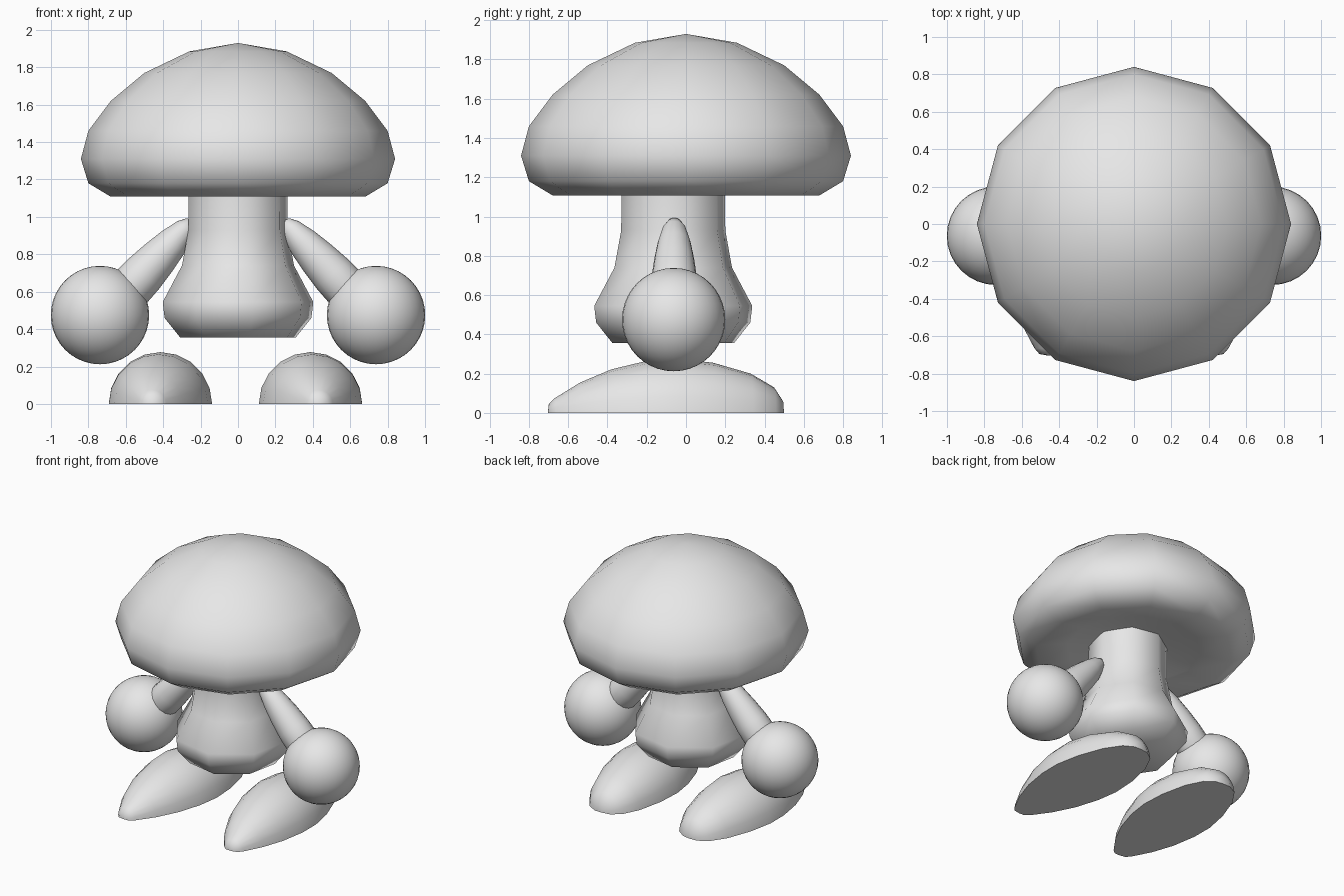
import bpy, bmesh, math
from mathutils import Vector, Matrix

old = bpy.data.objects.get("Cube")
if old:
    bpy.data.objects.remove(old, do_unlink=True)

grey = bpy.data.materials.new("plain grey")
grey.use_nodes = True
colour = (0.8, 0.8, 0.8, 1)
grey.diffuse_color = colour
grey.node_tree.nodes["Principled BSDF"].inputs["Base Color"].default_value = colour


def finish(bm, name, sharp=75):
    """Turn a bmesh into a smooth shaded object."""
    bmesh.ops.recalc_face_normals(bm, faces=bm.faces)
    mesh = bpy.data.meshes.new(name)
    bm.to_mesh(mesh)
    bm.free()
    mesh.materials.append(grey)
    obj = bpy.data.objects.new(name, mesh)
    bpy.context.collection.objects.link(obj)
    bpy.ops.object.select_all(action='DESELECT')
    obj.select_set(True)
    bpy.context.view_layer.objects.active = obj
    bpy.ops.object.shade_smooth_by_angle(angle=math.radians(sharp))
    return obj


def lathe(profile, sides, matrix, turn=0.0):
    """Revolve (radius, height) points about z, then place with matrix."""
    bm = bmesh.new()
    rings = []
    for r, h in profile:
        angles = [turn + 2 * math.pi * i / sides for i in range(sides)]
        rings.append([bm.verts.new((r * math.cos(a), r * math.sin(a), h))
                      for a in angles])
    for low, high in zip(rings, rings[1:]):
        for i in range(sides):
            j = (i + 1) % sides
            bm.faces.new((low[i], low[j], high[j], high[i]))
    bmesh.ops.remove_doubles(bm, verts=bm.verts, dist=0.0005)
    bm.transform(matrix)
    return bm


# Cap: twelve sided dome with a shallow hollow underneath
cap = [(0, 1.93), (0.26, 1.885), (0.5, 1.77), (0.68, 1.62), (0.8, 1.46),
       (0.84, 1.31), (0.8, 1.18), (0.68, 1.108), (0.46, 1.14),
       (0.25, 1.19), (0, 1.2)]
finish(lathe(cap, 12, Matrix.Identity(4)), "cap")

# Stem: eight sided body, flared near the bottom
stem = [(0, 0.355), (0.315, 0.355), (0.4, 0.46), (0.41, 0.545),
        (0.305, 0.74), (0.27, 0.93), (0.268, 1.195), (0, 1.195)]
finish(lathe(stem, 8, Matrix.Translation((0, -0.065, 0)), math.radians(11)),
       "stem")

arm = [(0, 0), (0.035, 0.015), (0.06, 0.06), (0.085, 0.16), (0.102, 0.27),
       (0.115, 0.39), (0.118, 0.48), (0.1, 0.56), (0, 0.6)]
foot = [(0, -0.5), (0.06, -0.495), (0.13, -0.45), (0.2, -0.33), (0.255, -0.14),
        (0.277, 0.04), (0.265, 0.2), (0.222, 0.38), (0.155, 0.54),
        (0.075, 0.67), (0.045, 0.7), (0, 0.705)]

for side, label, foot_x in ((1, "left", 0.385), (-1, "right", -0.412)):
    # Arm: tapered limb running down and out from the shoulder
    shoulder = Vector((side * 0.24, -0.06, 0.98))
    wrist = Vector((side * 0.565, -0.06, 0.63))
    aim = (wrist - shoulder).to_track_quat('Z', 'Y').to_matrix().to_4x4()
    finish(lathe(arm, 16, Matrix.Translation(shoulder) @ aim), label + "_arm")

    # Hand: round ball
    bm = bmesh.new()
    bmesh.ops.create_uvsphere(
        bm, u_segments=32, v_segments=20, radius=0.263,
        matrix=Matrix.Translation((side * 0.738, -0.063, 0.475)))
    finish(bm, label + "_hand")

    # Foot: pointed half egg with a flat sole, toes turned slightly out
    place = (Matrix.Translation((foot_x, 0, 0))
             @ Matrix.Rotation(side * math.radians(4), 4, 'Z')
             @ Matrix.Rotation(math.radians(90), 4, 'X'))
    bm = lathe(foot, 20, place)
    cut = bmesh.ops.bisect_plane(
        bm, geom=bm.verts[:] + bm.edges[:] + bm.faces[:], dist=0.0005,
        plane_co=(0, 0, 0), plane_no=(0, 0, 1), clear_inner=True)
    rim = [e for e in bm.edges if e.is_boundary]
    bmesh.ops.contextual_create(bm, geom=rim)
    finish(bm, label + "_foot", 50)
